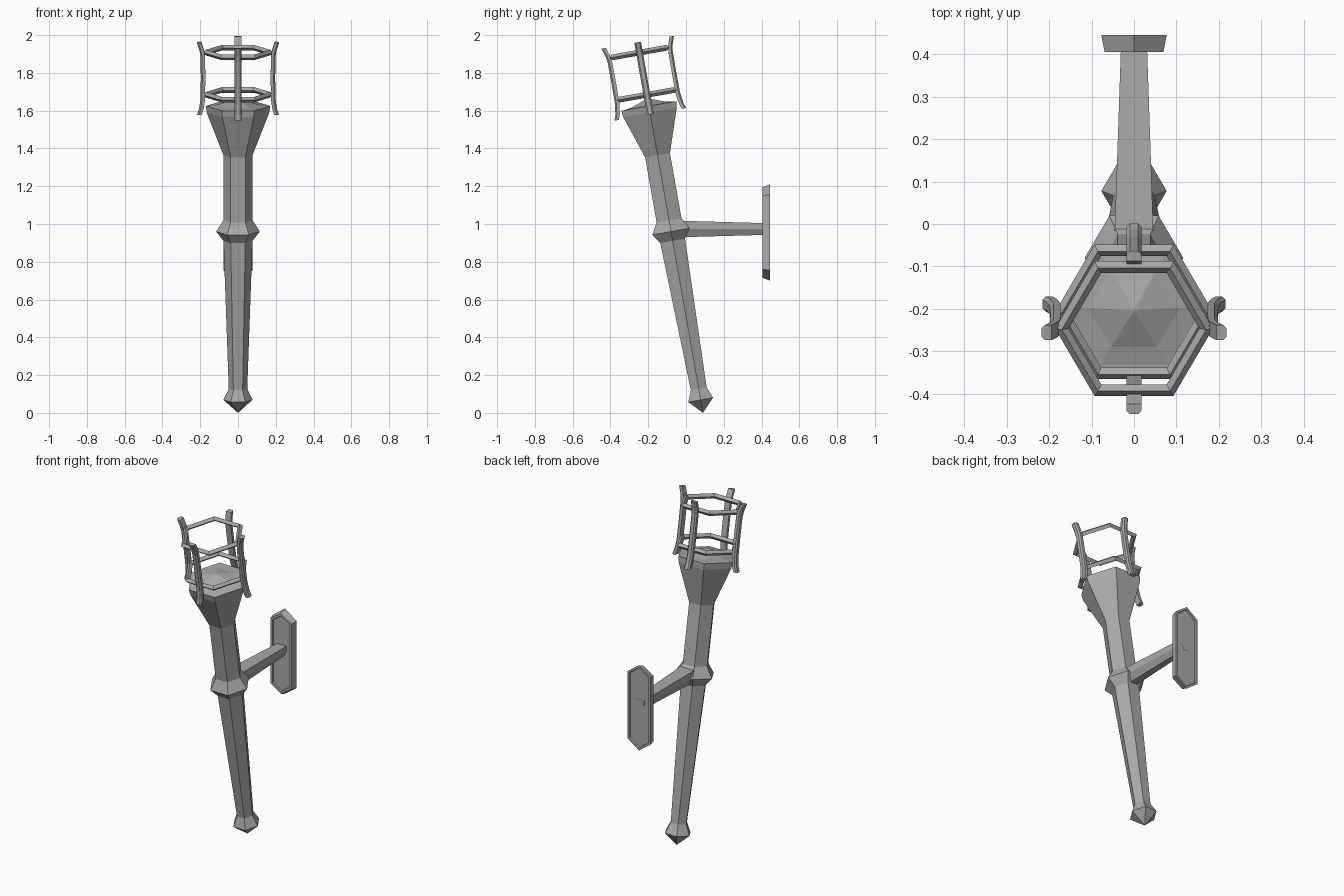
import bpy, bmesh
from math import sin, cos, pi, radians
from mathutils import Matrix, Vector

cube = bpy.data.objects.get("Cube")
if cube:
    bpy.data.objects.remove(cube, do_unlink=True)

metal = bpy.data.materials.new("grey_metal")
metal.use_nodes = True
GREY = (0.4, 0.4, 0.4, 1)
metal.diffuse_color = GREY
metal.node_tree.nodes["Principled BSDF"].inputs["Base Color"].default_value = GREY

# The whole torch leans forward, away from the wall
LEAN = Matrix.Translation((0, 0.09, 0)) @ Matrix.Rotation(radians(10), 4, 'X')


def loft(name, sections, matrix=Matrix(), closed=False):
    """Skin matching point loops, capping the ends unless closed."""
    bm = bmesh.new()
    loops = [[bm.verts.new(p) for p in s] for s in sections]
    pairs = list(zip(loops, loops[1:]))
    if closed:
        pairs.append((loops[-1], loops[0]))
    else:
        bm.faces.new(loops[0])
        bm.faces.new(loops[-1])
    for a, b in pairs:
        for i in range(len(a)):
            j = (i + 1) % len(a)
            bm.faces.new((a[i], a[j], b[j], b[i]))
    bmesh.ops.remove_doubles(bm, verts=bm.verts, dist=0.0005)
    bmesh.ops.recalc_face_normals(bm, faces=bm.faces)
    return finish(name, bm, matrix)


def finish(name, bm, matrix=Matrix()):
    mesh = bpy.data.meshes.new(name)
    bm.to_mesh(mesh)
    bm.free()
    mesh.materials.append(metal)
    obj = bpy.data.objects.new(name, mesh)
    obj.matrix_world = matrix
    bpy.context.collection.objects.link(obj)
    return obj


def hexagon(r, z):
    return [Vector((r * cos(k * pi / 3), r * sin(k * pi / 3), z)) for k in range(6)]


# Handle, collar and flared bowl with a low pyramid of embers
profile = [(0.0001, 0), (0.077, 0.07), (0.049, 0.13), (0.077, 0.925),
           (0.116, 0.975), (0.077, 1.035), (0.077, 1.385), (0.166, 1.615),
           (0.171, 1.65), (0.158, 1.65), (0.108, 1.657), (0.0001, 1.69)]
loft("torch_body", [hexagon(r, z) for r, z in profile], LEAN)

# Two hexagonal hoops with a diamond section
for name, z in (("lower_hoop", 1.71), ("upper_hoop", 1.937)):
    hoop = [(0.186, 0), (0.17, 0.015), (0.154, 0), (0.17, -0.015)]
    loft(name, [hexagon(r, z + h) for r, h in hoop], LEAN, closed=True)

# Four upright prongs, curling outward at both ends
SECTION = [(-0.012, -0.018), (0.004, -0.018), (0.012, -0.01),
           (0.012, 0.01), (0.004, 0.018), (-0.012, 0.018)]
CURVE = [(0.018, 1.605), (0.008, 1.635), (0, 1.69), (-0.001, 1.8),
         (0, 1.915), (0.006, 1.95), (0.02, 1.992)]
prongs = (("left_prong", 0, 0.186), ("back_prong", 90, 0.163),
          ("right_prong", 180, 0.186), ("front_prong", 270, 0.163))
for name, angle, radius in prongs:
    sections = [[Vector((radius + bend + d, w, z)) for d, w in SECTION]
                for bend, z in CURVE]
    loft(name, sections, LEAN @ Matrix.Rotation(radians(angle), 4, 'Z'))


# Tapered wall arm with a chamfered underside
def arm_section(y, w, top, mid, low):
    return [(-w, y, top), (w, y, top), (w, y, mid),
            (w * 0.5, y, low), (-w * 0.5, y, low), (-w, y, mid)]


loft("wall_arm", [arm_section(-0.03, 0.046, 1.017, 0.972, 0.93),
                  arm_section(0.438, 0.03, 1.004, 0.974, 0.943)])


# Wall plate: long hexagon, narrower at the front, with sunken panels
def plate_outline(y, w, shoulder, point):
    c = 0.955
    return [(w, y, c - shoulder), (w, y, c + shoulder), (0, y, c + point),
            (-w, y, c + shoulder), (-w, y, c - shoulder), (0, y, c - point)]


plate = loft("wall_plate", [plate_outline(0.405, 0.069, 0.195, 0.24),
                            plate_outline(0.445, 0.077, 0.2, 0.255)])
bm = bmesh.new()
bm.from_mesh(plate.data)
ends = [f for f in bm.faces if abs(f.normal.y) > 0.9]
bmesh.ops.inset_individual(bm, faces=ends, thickness=0.014, depth=0)
bmesh.ops.inset_individual(bm, faces=ends, thickness=0.003, depth=-0.008)
bm.to_mesh(plate.data)
bm.free()
